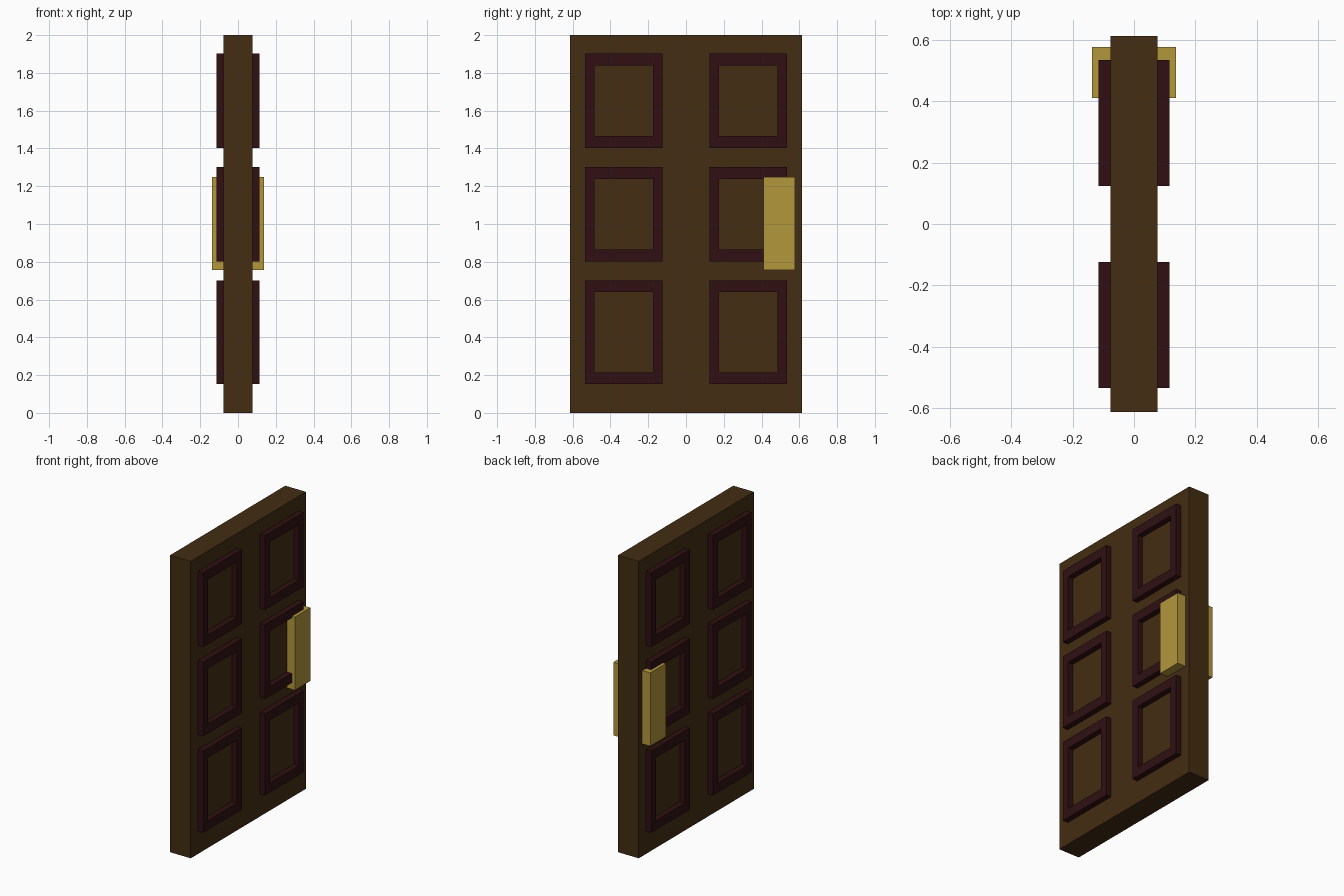
import bpy, bmesh

if "Cube" in bpy.data.objects:
    bpy.data.objects.remove(bpy.data.objects["Cube"])

def material(name, rgb):
    m = bpy.data.materials.new(name)
    m.diffuse_color = (*rgb, 1.0)
    m.use_nodes = True
    m.node_tree.nodes["Principled BSDF"].inputs["Base Color"].default_value = m.diffuse_color
    return m

WOOD = material("brown wood", (0.056, 0.026, 0.006))
TRIM = material("dark red trim", (0.029, 0.005, 0.006))
BRASS = material("brass", (0.45, 0.31, 0.046))

HALF = 0.077       # half thickness of the door
RAISED = 0.115     # outer face of the trim
GRIP = 0.137       # outer face of the handle

def finish(name, bm, mat):
    bmesh.ops.recalc_face_normals(bm, faces=bm.faces)
    mesh = bpy.data.meshes.new(name)
    bm.to_mesh(mesh)
    bm.free()
    mesh.materials.append(mat)
    obj = bpy.data.objects.new(name, mesh)
    bpy.context.collection.objects.link(obj)
    return obj

def box(name, lo, hi, mat):
    bm = bmesh.new()
    bmesh.ops.create_cube(bm, size=1.0)
    for v in bm.verts:
        v.co = [(a + b) / 2 + c * (b - a) for a, b, c in zip(lo, hi, v.co)]
    return finish(name, bm, mat)

def frame(name, side, y0, y1, z0, z1, wy=0.05, wz=0.063):
    """Closed rectangular picture-frame ring on one face of the door."""
    outer = [(y0, z0), (y1, z0), (y1, z1), (y0, z1)]
    inner = [(y0 + wy, z0 + wz), (y1 - wy, z0 + wz),
             (y1 - wy, z1 - wz), (y0 + wy, z1 - wz)]
    bm = bmesh.new()
    loops = [[bm.verts.new((side * x, y, z)) for y, z in pts]
             for x, pts in ((HALF, outer), (RAISED, outer), (RAISED, inner), (HALF, inner))]
    for a, b in zip(loops, loops[1:] + loops[:1]):
        for i in range(4):
            j = (i + 1) % 4
            bm.faces.new((a[i], a[j], b[j], b[i]))
    return finish(name, bm, TRIM)

# Door slab
box("door_slab", (-HALF, -0.613, 0), (HALF, 0.613, 2), WOOD)

rows = (("lower", 0.152, 0.702), ("middle", 0.802, 1.302), ("upper", 1.402, 1.902))
columns = (("hinge", -0.534, -0.124), ("latch", 0.124, 0.534))

for face, side in (("right", 1), ("left", -1)):
    # Six raised panel frames on each face
    for row, z0, z1 in rows:
        for col, y0, y1 in columns:
            frame(f"panel_frame_{face}_{row}_{col}", side, y0, y1, z0, z1)
    # Block handle
    xs = sorted((side * HALF, side * GRIP))
    box(f"handle_{face}", (xs[0], 0.41, 0.757), (xs[1], 0.576, 1.25), BRASS)
